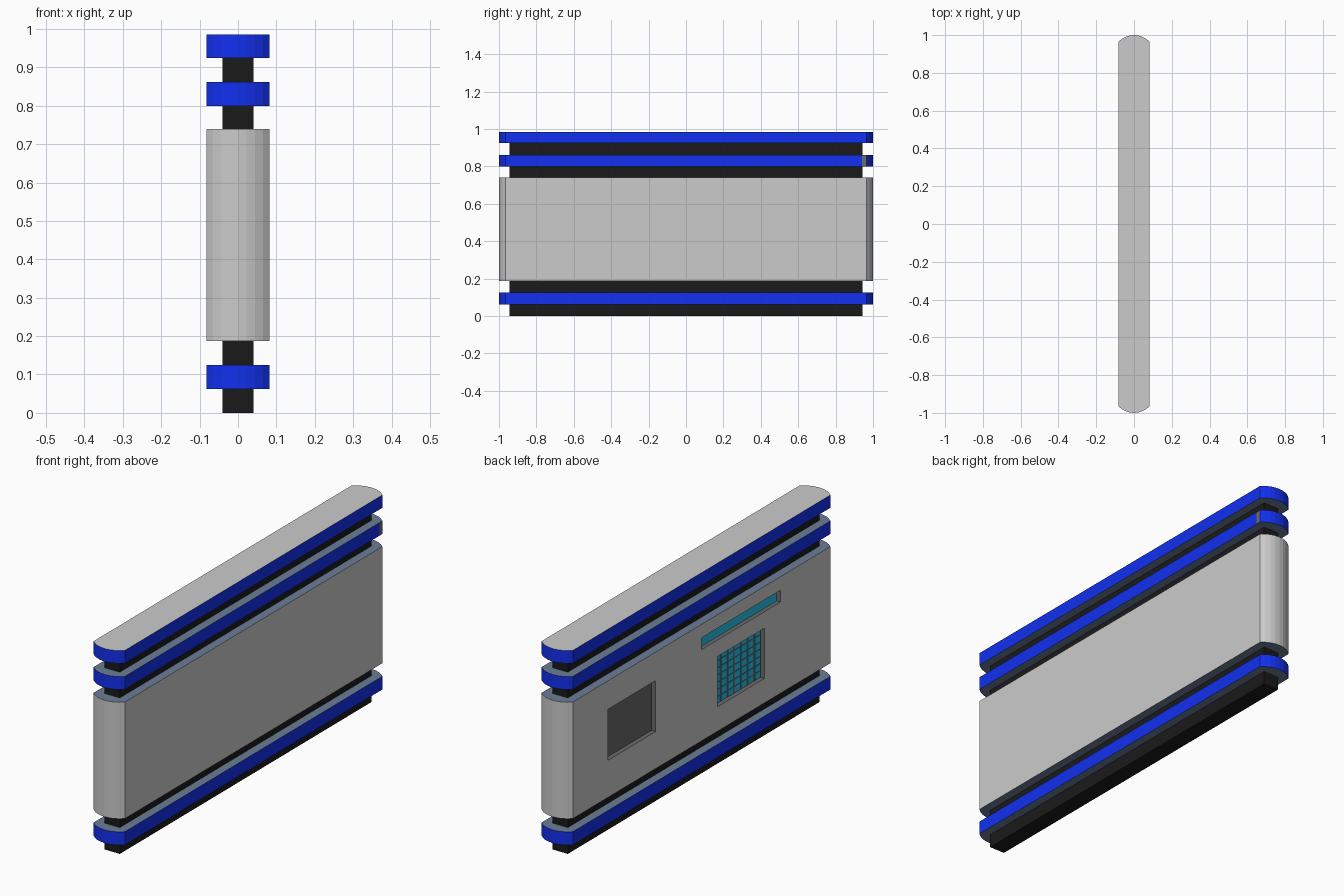
import bpy, bmesh, math

if "Cube" in bpy.data.objects:
    bpy.data.objects.remove(bpy.data.objects["Cube"])

HALF_W, FLAT_Y, END_Y = 0.082, 0.965, 1.0
CORE_W, CORE_Y = 0.04, 0.943


def material(name, rgb):
    m = bpy.data.materials.new(name)
    m.diffuse_color = (*rgb, 1)
    m.use_nodes = True
    m.node_tree.nodes["Principled BSDF"].inputs["Base Color"].default_value = m.diffuse_color
    return m


GREY = material("light_grey", (0.8, 0.8, 0.8))
SLATE = material("slate", (0.147, 0.204, 0.3))
BLUE = material("blue", (0.006, 0.03, 0.87))
BLACK = material("black", (0.01, 0.01, 0.01))
DARK = material("dark_grey", (0.145, 0.145, 0.145))
TEAL = material("teal", (0.02, 0.55, 0.85))


def finish(name, bm, mats):
    bmesh.ops.recalc_face_normals(bm, faces=bm.faces)
    me = bpy.data.meshes.new(name)
    bm.to_mesh(me)
    bm.free()
    for m in mats:
        me.materials.append(m)
    ob = bpy.data.objects.new(name, me)
    bpy.context.collection.objects.link(ob)
    return ob


def add_box(bm, lo, hi, index=0):
    verts = bmesh.ops.create_cube(bm, size=1)["verts"]
    for v in verts:
        v.co = [(a + b) / 2 + c * (b - a) for a, b, c in zip(lo, hi, v.co)]
    for f in {f for v in verts for f in v.link_faces}:
        f.material_index = index


def box(name, lo, hi, mats, index=0):
    bm = bmesh.new()
    add_box(bm, lo, hi, index)
    return finish(name, bm, mats)


def outline():
    """Long strip with a shallow eight-sided arc at each end."""
    sag = END_Y - FLAT_Y
    r = (HALF_W ** 2 + sag ** 2) / (2 * sag)
    half = math.asin(HALF_W / r)
    arc = [(r * math.sin(half * i / 4), END_Y - r + r * math.cos(half * i / 4))
           for i in range(4, -5, -1)]
    return arc + [(-x, -y) for x, y in arc]


def slab(name, z0, z1, mats):
    """Slots: 0 sides, 1 underside, 2 top."""
    bm = bmesh.new()
    pts = outline()
    low = [bm.verts.new((x, y, z0)) for x, y in pts]
    high = [bm.verts.new((x, y, z1)) for x, y in pts]
    n = len(pts)
    for i in range(n):
        j = (i + 1) % n
        bm.faces.new((low[i], low[j], high[j], high[i]))
    bm.faces.new(low).material_index = 1
    bm.faces.new(high).material_index = 2
    return finish(name, bm, mats)


# Grey main body and blue bands
body_mats = [GREY, SLATE, SLATE, DARK, TEAL]
body = slab("main_body", 0.187, 0.74, body_mats)
slab("lower_band", 0.0625, 0.125, [BLUE, SLATE, SLATE])
slab("middle_band", 0.80, 0.862, [BLUE, SLATE, SLATE])
slab("top_band", 0.924, 0.985, [BLUE, SLATE, GREY])

# Black spacers between the layers
for i, (z0, z1) in enumerate([(0, 0.0625), (0.125, 0.187), (0.74, 0.80), (0.862, 0.924)]):
    box(f"spacer_{i + 1}", (-CORE_W, -CORE_Y, z0), (CORE_W, CORE_Y, z1), [BLACK])

# Small grey tab on the middle band
box("band_tab", (0.07, 0.942, 0.801), (HALF_W + 0.0006, 0.965, 0.861), [DARK])

# Recesses on the -x side: name, y range, z range
DEPTH = 0.022
FLOOR = -HALF_W + DEPTH
recesses = {
    "screen": (0.344, 0.703, 0.363, 0.605),
    "keypad": (-0.471, -0.12, 0.303, 0.542),
    "display_bar": (-0.59, 0.0, 0.62, 0.676),
}
for name, (y0, y1, z0, z1) in recesses.items():
    cutter = box(name + "_cutter", (-0.2, y0, z0), (FLOOR, y1, z1), body_mats, 3)
    cutter.hide_render = True
    cutter.hide_set(True)
    mod = body.modifiers.new(name + "_recess", 'BOOLEAN')
    mod.operation = 'DIFFERENCE'
    mod.solver = 'EXACT'
    mod.object = cutter

# Teal display bar
y0, y1, z0, z1 = recesses["display_bar"]
box("display_bar", (FLOOR - 0.002, y0, z0), (FLOOR + 0.001, y1, z1), [TEAL])

# Teal keys in a grid
y0, y1, z0, z1 = recesses["keypad"]
N, GAP = 7, 0.006
dy, dz = (y1 - y0) / N, (z1 - z0) / N
bm = bmesh.new()
for i in range(N):
    for j in range(N):
        y, z = y0 + i * dy, z0 + j * dz
        add_box(bm, (FLOOR - 0.002, y + GAP, z + GAP / 2),
                (FLOOR + 0.001, y + dy - GAP, z + dz - GAP / 2))
finish("keypad_keys", bm, [TEAL])
